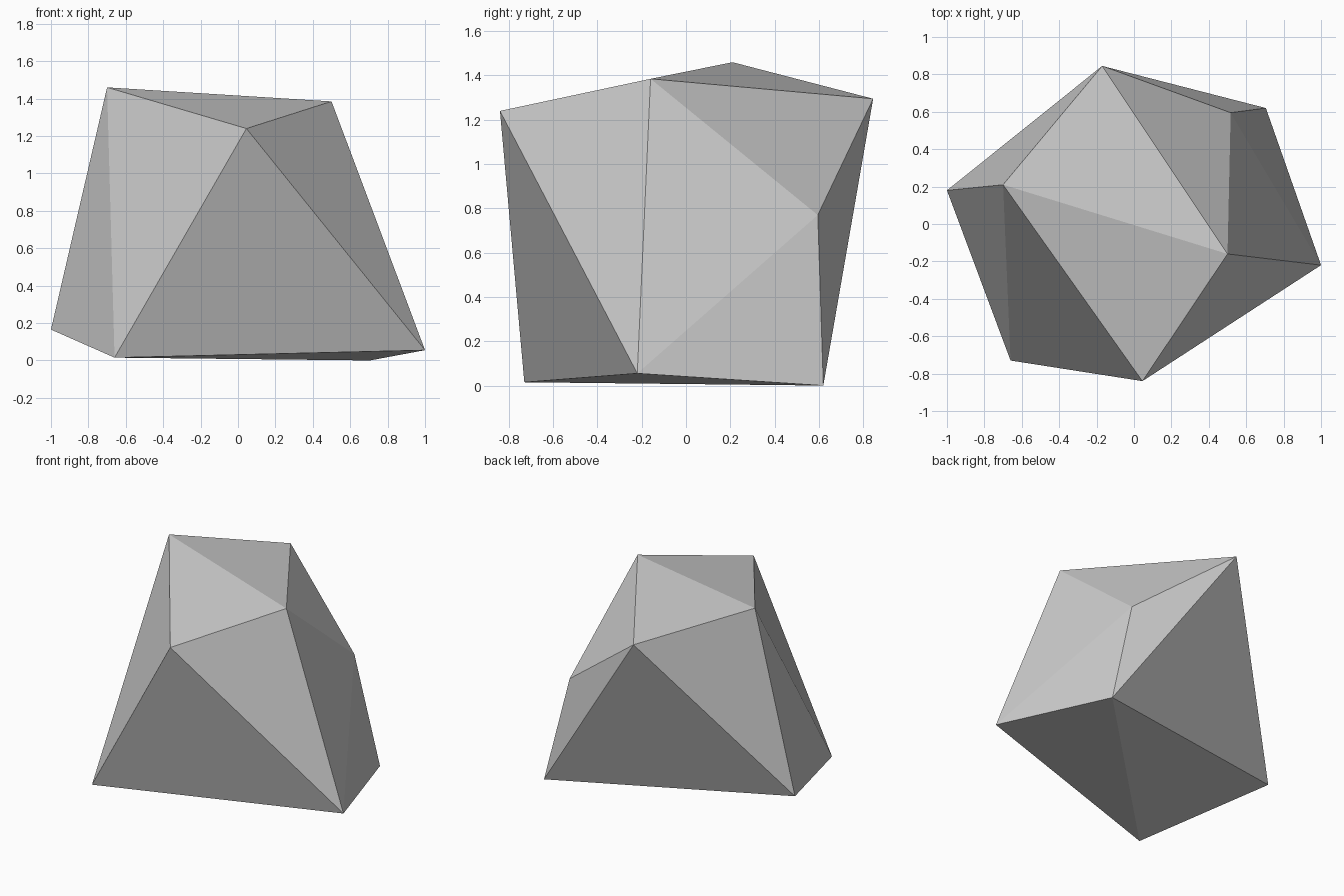
import bpy
import bmesh

cube = bpy.data.objects.get("Cube")
if cube:
    bpy.data.objects.remove(cube, do_unlink=True)

# Stone colour
stone = bpy.data.materials.new("stone_grey")
stone.use_nodes = True
grey = (0.6, 0.6, 0.6, 1.0)
stone.diffuse_color = grey
bsdf = next(n for n in stone.node_tree.nodes if n.type == "BSDF_PRINCIPLED")
bsdf.inputs["Base Color"].default_value = grey
bsdf.inputs["Roughness"].default_value = 0.9

# Corners of the boulder: crown, back shoulder and base
crown = [(-0.70, 0.21, 1.46), (0.50, -0.16, 1.385),
         (0.045, -0.84, 1.24), (-0.17, 0.845, 1.295)]
shoulder = [(0.517, 0.595, 0.77)]
base = [(-1.0, 0.18, 0.165), (-0.66, -0.73, 0.015),
        (1.0, -0.22, 0.055), (0.705, 0.62, 0.0)]

# Wrap the corners in a faceted convex shell
bm = bmesh.new()
for corner in crown + shoulder + base:
    bm.verts.new(corner)
bmesh.ops.convex_hull(bm, input=bm.verts)
bmesh.ops.recalc_face_normals(bm, faces=bm.faces)
for face in bm.faces:
    face.smooth = False

mesh = bpy.data.meshes.new("boulder")
bm.to_mesh(mesh)
bm.free()
mesh.materials.append(stone)
boulder = bpy.data.objects.new("boulder", mesh)
bpy.context.collection.objects.link(boulder)
